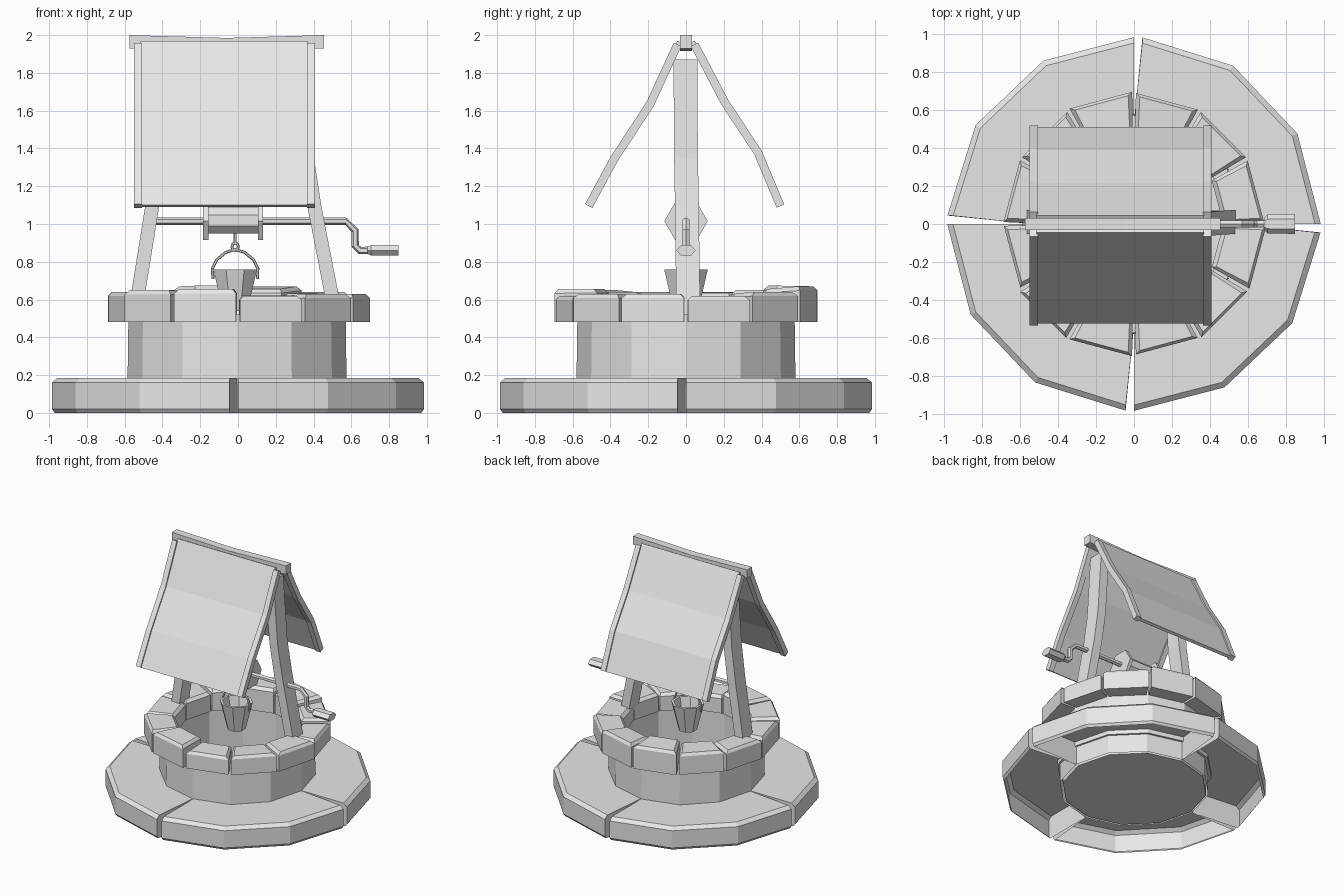
import bpy, bmesh, random
from math import sin, cos, pi, radians
from mathutils import Vector

if "Cube" in bpy.data.objects:
    bpy.data.objects.remove(bpy.data.objects["Cube"], do_unlink=True)
random.seed(4)

stone_grey = bpy.data.materials.new("plain_grey")
stone_grey.use_nodes = True
stone_grey.diffuse_color = (0.8, 0.8, 0.8, 1)
stone_grey.node_tree.nodes["Principled BSDF"].inputs["Base Color"].default_value = (0.8, 0.8, 0.8, 1)


def loft(name, rings, caps=True, closed=True):
    """Skin a list of equal point rings into one flat shaded object."""
    bm = bmesh.new()
    rows = [[bm.verts.new(p) for p in r] for r in rings]
    n = len(rows[0])
    for a, b in zip(rows, rows[1:]):
        for i in range(n if closed else n - 1):
            j = (i + 1) % n
            bm.faces.new((a[i], a[j], b[j], b[i]))
    if caps:
        bm.faces.new(rows[0])
        bm.faces.new(rows[-1])
    bmesh.ops.recalc_face_normals(bm, faces=bm.faces)
    me = bpy.data.meshes.new(name)
    bm.to_mesh(me)
    bm.free()
    me.materials.append(stone_grey)
    ob = bpy.data.objects.new(name, me)
    bpy.context.collection.objects.link(ob)
    return ob


def polar(r, deg, z):
    return (r * cos(radians(deg)), r * sin(radians(deg)), z)


def disc_z(r, z, n, x=0.0, phase=0.0):
    return [(x + r * cos(2 * pi * i / n + phase), r * sin(2 * pi * i / n + phase), z) for i in range(n)]


def disc_x(x, r, z, n, ry=None, phase=0.0):
    ry = ry or r
    return [(x, ry * cos(2 * pi * i / n + phase), z + r * sin(2 * pi * i / n + phase)) for i in range(n)]


def rect(x, y, z, hx, hy):
    return [(x - hx, y - hy, z), (x + hx, y - hy, z), (x + hx, y + hy, z), (x - hx, y + hy, z)]


def tube_xz(name, path, r, n=6):
    """Round bar following (x, z) points."""
    pts = [Vector((x, 0, z)) for x, z in path]
    rings = []
    for i, p in enumerate(pts):
        t = (pts[min(i + 1, len(pts) - 1)] - pts[max(i - 1, 0)]).normalized()
        side = Vector((-t.z, 0, t.x))
        rings.append([p + side * r * cos(2 * pi * k / n) + Vector((0, r * sin(2 * pi * k / n), 0))
                      for k in range(n)])
    return loft(name, rings)


# Paving: four hollow quarter slabs with chamfered rims and narrow gaps
for q in range(4):
    rings = []
    for outer, inner in ((0, 0), (29, 30), (58, 60), (87.4, 89.8)):
        a, b = q * 90 + outer, q * 90 + inner
        rings.append([polar(0.97, a, 0), polar(0.985, a, 0.02), polar(0.985, a, 0.16),
                      polar(0.955, a, 0.185), polar(0.56, b, 0.185), polar(0.56, b, 0)])
    loft(f"paving_slab_{q + 1}", rings, closed=False)

# Shaft wall: twelve sided, with a floor
profile = [(0.54, 0), (0.54, 0.15), (0.58, 0.15), (0.575, 0.52), (0.49, 0.52), (0.49, 0.02)]
loft("shaft_wall", [disc_z(r, z, 12, x=-0.005) for r, z in profile])

# Rim stones with uneven heights
heights = [0.62, 0.64, 0.67, 0.67, 0.65, 0.64, 0.64, 0.65, 0.655, 0.62, 0.63, 0.63]
for i, top in enumerate(heights):
    a, b = i * 30 + 0.8, i * 30 + 29.2
    tilt = random.uniform(-0.015, 0.005)
    r = 0.69 + random.uniform(-0.005, 0.01)

    def course(z, inset, lean=0.0):
        d = inset * 90
        return [polar(0.47 + inset, a + d, z + lean), polar(r - inset, a + d, z),
                polar(r - inset, b - d, z), polar(0.47 + inset, b - d, z + lean)]
    loft(f"rim_stone_{i + 1}", [course(0.48, 0), course(top - 0.022, 0, tilt), course(top, 0.02, tilt)])

# Leaning posts
for name, xs in (("left_post", (0.52, 0.405, 0.365, 0.33)), ("right_post", (-0.55, -0.455, -0.42, -0.385))):
    rings = [rect(x, y, z, 0.037, 0.063)
             for x, y, z in zip(xs, (0.012, 0.005, 0, -0.003), (0.5, 1.09, 1.35, 1.87))]
    loft(name, rings)

# Ridge beam with a slight sag
sag = [(-0.575, 0), (-0.51, 0.002), (-0.06, 0.015), (0.39, 0.002), (0.455, 0)]
loft("ridge_beam", [[(x, -0.032, 1.93 - d), (x, 0.032, 1.93 - d), (x, 0.032, 2 - d), (x, -0.032, 2 - d)]
                    for x, d in sag])


def roof_strip(name, side, x0, x1, path, half):
    """Bent board running from ridge to eave."""
    pts = [Vector((0, side * y, z)) for y, z in path]
    rings = []
    for i, p in enumerate(pts):
        t = (pts[min(i + 1, len(pts) - 1)] - pts[max(i - 1, 0)]).normalized()
        n = Vector((0, -t.z, t.y)) * half
        rings.append([p + n + Vector((x0, 0, 0)), p + n + Vector((x1, 0, 0)),
                      p - n + Vector((x1, 0, 0)), p - n + Vector((x0, 0, 0))])
    loft(name, rings)


# Roof panels and edge battens
slopes = {"front": (-1, [(0.19, 1.635), (0.38, 1.345), (0.515, 1.095)]),
          "back": (1, [(0.205, 1.645), (0.38, 1.38), (0.5, 1.095)])}
for label, (side, bends) in slopes.items():
    roof_strip(f"{label}_roof_panel", side, -0.515, 0.37, [(0.035, 1.965)] + bends, 0.012)
    for edge, x0 in (("left", 0.365), ("right", -0.55)):
        roof_strip(f"{label}_{edge}_batten", side, x0, x0 + 0.043, [(0.045, 1.95)] + bends, 0.022)

# Winding axle, cranked at its left end
tube_xz("axle_and_crank", [(-0.45, 1.015), (0.57, 1.015), (0.62, 0.965), (0.62, 0.885),
                           (0.645, 0.86), (0.71, 0.86)], 0.02)
loft("crank_handle", [disc_x(x, rz, 0.86, 6, ry) for x, rz, ry in
                      ((0.685, 0.02, 0.03), (0.705, 0.032, 0.05), (0.85, 0.032, 0.052))])

# Rope drum and its end flanges
loft("rope_drum", [disc_x(x, 0.075, 1.018, 8, phase=pi / 8) for x in (-0.16, 0.11)])
for name, x in (("right_flange", -0.185), ("left_flange", 0.105)):
    loft(name, [disc_x(x + d, 0.115, 1.015, 6) for d in (0, 0.028)])

# Rope, ring, bail and bucket
cx = -0.015
tube_xz("rope", [(cx, 0.96), (cx, 0.89)], 0.008)
tube_xz("rope_ring", [(cx + 0.017 * sin(k * pi / 4), 0.88 + 0.02 * cos(k * pi / 4)) for k in range(9)], 0.008)
arc = [(0.118, 0.71), (0.12, 0.765), (0.098, 0.81), (0.05, 0.85), (0, 0.865)]
tube_xz("bucket_bail", [(cx - x, z) for x, z in arc] + [(cx + x, z) for x, z in arc[-2::-1]], 0.008)
loft("bucket", [disc_z(r, z, 8, x=cx, phase=pi / 8) for r, z in
                ((0.07, 0.54), (0.125, 0.76), (0.105, 0.76), (0.058, 0.56))])
